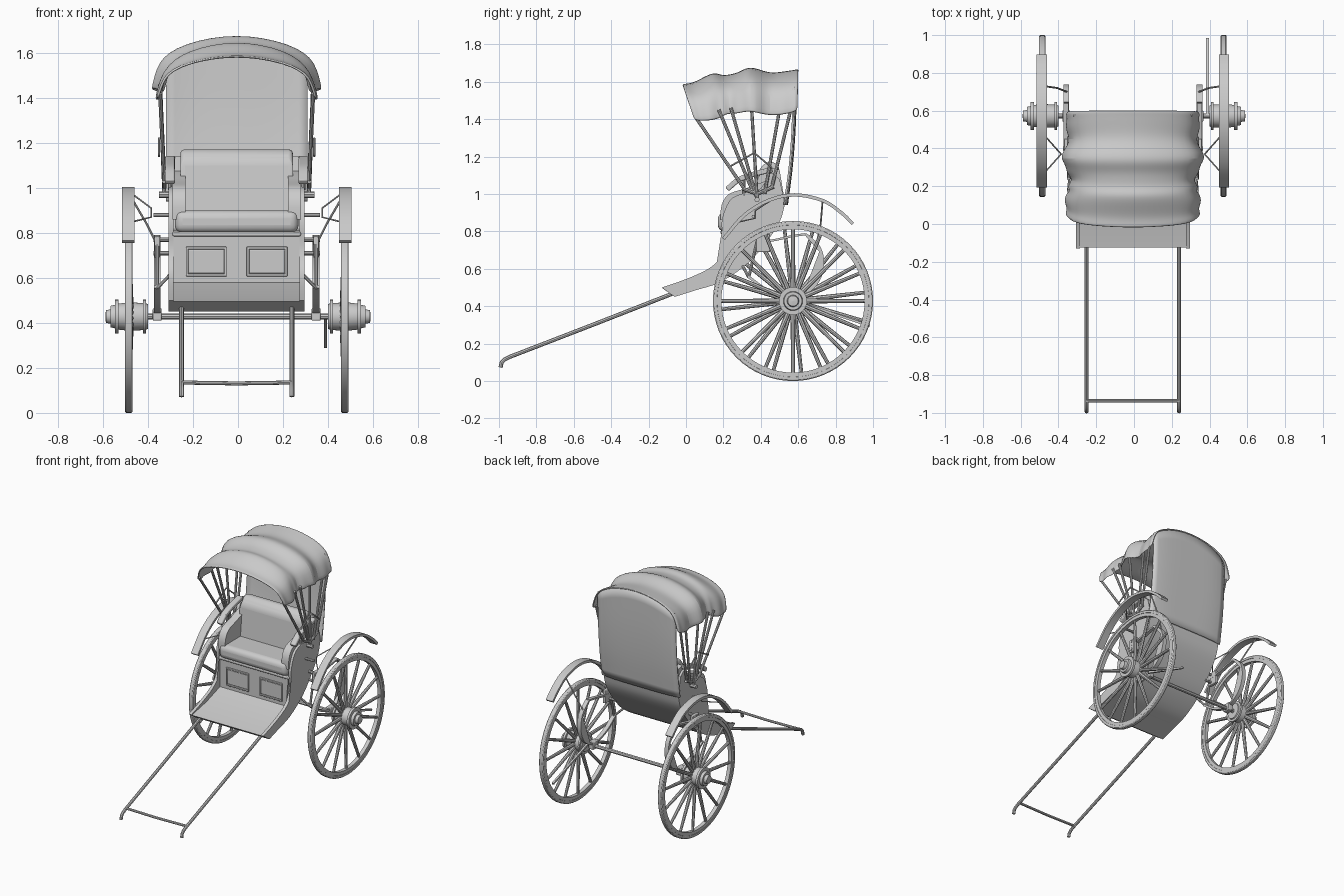
import bpy, bmesh
from math import sin, cos, pi
from mathutils import Vector, Matrix

if "Cube" in bpy.data.objects:
    bpy.data.objects.remove(bpy.data.objects["Cube"])

AX_Y, AX_Z, R = 0.572, 0.428, 0.428      # axle centre and wheel radius


def add(name, bm):
    bmesh.ops.recalc_face_normals(bm, faces=bm.faces)
    me = bpy.data.meshes.new(name)
    bm.to_mesh(me)
    bm.free()
    ob = bpy.data.objects.new(name, me)
    bpy.context.collection.objects.link(ob)
    return ob


def smooth(pts, n=5):
    """Catmull-Rom through the points."""
    p = [Vector(q) for q in pts]
    p = [2 * p[0] - p[1]] + p + [2 * p[-1] - p[-2]]
    out = []
    for i in range(1, len(p) - 2):
        a, b, c, d = p[i - 1:i + 3]
        for k in range(n):
            t = k / n
            out.append(0.5 * (2 * b + (c - a) * t + (2 * a - 5 * b + 4 * c - d) * t * t
                              + (3 * b - a - 3 * c + d) * t ** 3))
    return out + [p[-2]]


def bevel(ob, w, seg=2):
    m = ob.modifiers.new("bevel", 'BEVEL')
    m.width, m.segments, m.limit_method = w, seg, 'ANGLE'
    return ob


def prism(name, prof, x0, x1):
    """Extrude a (y, z) outline from x0 to x1."""
    bm = bmesh.new()
    a = [bm.verts.new((x0, p[0], p[1])) for p in prof]
    b = [bm.verts.new((x1, p[0], p[1])) for p in prof]
    bm.faces.new(a)
    bm.faces.new(b)
    for i in range(len(a)):
        j = (i + 1) % len(a)
        bm.faces.new((a[i], a[j], b[j], b[i]))
    bmesh.ops.triangulate(bm, faces=[f for f in bm.faces if len(f.verts) > 4])
    return add(name, bm)


def band(name, pts, thick, x0, x1):
    """Flat strip of constant thickness following a smooth (y, z) path."""
    p = smooth(pts)
    up, dn = [], []
    for i, q in enumerate(p):
        t = (p[min(i + 1, len(p) - 1)] - p[max(i - 1, 0)]).normalized()
        nrm = Vector((-t.y, t.x)) * thick / 2
        up.append(q + nrm)
        dn.append(q - nrm)
    return prism(name, up + dn[::-1], x0, x1)


def box(name, lo, hi, r=0.0, seg=2, tilt=0.0):
    lo, hi = Vector(lo), Vector(hi)
    bm = bmesh.new()
    bmesh.ops.create_cube(bm, size=1, matrix=Matrix.Rotation(tilt, 4, 'X') @ Matrix.Diagonal((*(hi - lo), 1)))
    ob = add(name, bm)
    ob.location = (lo + hi) / 2
    return bevel(ob, r, seg) if r else ob


def tube(name, pts, r, r_end=None, res=2):
    cu = bpy.data.curves.new(name, 'CURVE')
    cu.dimensions, cu.bevel_depth, cu.bevel_resolution, cu.use_fill_caps = '3D', 1.0, res, True
    s = cu.splines.new('POLY')
    s.points.add(len(pts) - 1)
    for i, (q, p) in enumerate(zip(s.points, pts)):
        q.co = (*p, 1)
        q.radius = r + ((r_end or r) - r) * i / (len(pts) - 1)
    ob = bpy.data.objects.new(name, cu)
    bpy.context.collection.objects.link(ob)
    return ob


def lathe(name, prof, side, n):
    """Revolve a closed (x, radius) loop around the axle."""
    bm = bmesh.new()
    rings = [[bm.verts.new((side * x, AX_Y + r * cos(2 * pi * k / n), AX_Z + r * sin(2 * pi * k / n)))
              for k in range(n)] for x, r in prof]
    for i in range(len(rings)):
        a, b = rings[i], rings[(i + 1) % len(rings)]
        for k in range(n):
            j = (k + 1) % n
            bm.faces.new((a[k], a[j], b[j], b[k]))
    return add(name, bm)


# body core: floor, seat box, seat back and curved underside
under = smooth([(0.53, 0.95), (0.5, 0.85), (0.42, 0.73), (0.32, 0.62), (0.18, 0.527), (0.05, 0.485), (-0.06, 0.45)], 4)
prism("body", [(-0.125, 0.495), (0.05, 0.53), (0.2, 0.58), (0.2, 0.81), (0.42, 0.82), (0.455, 1.14), (0.5, 1.13)]
      + under, -0.285, 0.285)

# upholstery
box("seat_cushion", (-0.275, 0.17, 0.80), (0.275, 0.45, 0.90), 0.035, 4)
back = prism("back_cushion", [(0.36, 0.87), (0.45, 0.87), (0.5, 1.15), (0.46, 1.175), (0.42, 1.165), (0.385, 1.12)], -0.25, 0.25)
bevel(back, 0.025, 4)

# panels on the seat front
for s in (-1, 1):
    c = s * 0.135
    box("front_panel", (c - 0.08, 0.194, 0.62), (c + 0.08, 0.202, 0.725), 0.003)
    for e in (-1, 1):
        box("panel_frame_upright", (c + e * 0.085 - 0.006, 0.19, 0.607), (c + e * 0.085 + 0.006, 0.202, 0.738), 0.003)
        box("panel_frame_rail", (c - 0.09, 0.19, 0.6725 + e * 0.06 - 0.006), (c + 0.09, 0.202, 0.6725 + e * 0.06 + 0.006), 0.003)
box("seat_ledge", (-0.285, 0.185, 0.785), (0.285, 0.21, 0.805), 0.006)

# canopy cloth stretched over the bows: (y, top z, half width, bottom z)
rows = [(-0.02, 1.59, .35, 1.40), (0.04, 1.60, .36, 1.39), (0.14, 1.648, .355, 1.40), (0.2, 1.638, .335, 1.425),
        (0.27, 1.65, .345, 1.43), (0.345, 1.68, .38, 1.44), (0.45, 1.652, .345, 1.42), (0.55, 1.662, .36, 1.43),
        (0.6, 1.67, .345, 1.45)]
half = [(0, 0), (.3, .04), (.6, .16), (.8, .32), (.91, .5), (.965, .75), (1, 1)]
sect = [(-u, f) for u, f in half[:0:-1]] + half
bm = bmesh.new()
grid = []
for i, (y, zt, w, zb) in enumerate(smooth([Vector(r) for r in rows], 3)):
    grid.append([bm.verts.new((u * w + (0.008 * sin(i * 1.7) * f * (1 if u > 0 else -1)),
                               y + 0.06 * f * max(0, 1 - (y + 0.02) / 0.3), zt + (zb - zt) * f)) for u, f in sect])
for a, b in zip(grid, grid[1:]):
    for k in range(len(a) - 1):
        bm.faces.new((a[k], a[k + 1], b[k + 1], b[k]))
canopy = add("canopy", bm)
canopy.modifiers.new("thickness", 'SOLIDIFY').thickness = 0.01
canopy.modifiers.new("soften", 'SUBSURF').levels = 1
canopy.modifiers["soften"].render_levels = 1

# back curtain hanging from the rear bow
bm = bmesh.new()
prof = smooth([(0.545, 0.0), (0.572, 0.3), (0.588, 0.62), (0.595, 1.0)], 4)
grid = []
for k in range(17):
    x = -0.315 + 0.63 * k / 16
    top = 1.66 - 0.095 * (x / 0.315) ** 2
    grid.append([bm.verts.new((x, y - 0.015 * (x / 0.315) ** 4, 0.94 + f * (top - 0.94))) for y, f in prof])
for a, b in zip(grid, grid[1:]):
    for k in range(len(a) - 1):
        bm.faces.new((a[k], a[k + 1], b[k + 1], b[k]))
add("back_curtain", bm).modifiers.new("thickness", 'SOLIDIFY').thickness = 0.01

# axle and shaft crossbar
tube("axle", [(-0.47, AX_Y, AX_Z), (0.47, AX_Y, AX_Z)], 0.013)
tube("shaft_crossbar", [(-0.245, -0.935, 0.135), (0, -0.935, 0.131), (0.245, -0.935, 0.135)], 0.009)
# rear prop beside the right wheel
prism("rear_prop", [(0.56, 0.43), (0.57, 0.44), (0.985, 0.3), (0.98, 0.288)], 0.388, 0.402)

side_top = smooth([(-0.13, 0.5), (0.0, 0.545), (0.12, 0.6), (0.18, 0.66), (0.2, 0.74), (0.19, 0.84), (0.21, 0.92),
                   (0.25, 0.98), (0.33, 1.01), (0.4, 1.03), (0.45, 1.11), (0.5, 1.08)], 3)
for s in (-1, 1):
    # side panel, arm cushion, arm rail
    prism("side_panel", side_top + under, s * 0.28, s * 0.302)
    arm = prism("arm_cushion", smooth([(0.185, 0.86), (0.19, 0.94), (0.23, 1.0), (0.32, 1.03), (0.4, 1.06), (0.46, 1.08)], 3)
                + [Vector((0.46, 0.86))], s * 0.228, s * 0.285)
    bevel(arm, 0.015, 3)
    bevel(band("arm_rail", [(0.22, 1.025), (0.28, 1.075), (0.36, 1.105), (0.46, 1.13)], 0.028, s * 0.275, s * 0.318), 0.006)
    tube("arm_rail_post", [(s * 0.297, 0.31, 0.99), (s * 0.297, 0.31, 1.085)], 0.008)

    # canopy stays and folding iron
    for (y0, z0), (y1, z1) in [((.31, 1.03), (.045, 1.42)), ((.35, 1.03), (.175, 1.45)), ((.375, .99), (.24, 1.46)),
                               ((.38, .98), (.35, 1.47)), ((.42, 1.0), (.5, 1.45)), ((.46, 1.04), (.56, 1.45))]:
        tube("canopy_stay", [(s * 0.322, y0, z0), (s * 0.34, y1, z1)], 0.009)
    tube("folding_iron", [(s * 0.345, 0.24, 1.15), (s * 0.345, 0.365, 1.22), (s * 0.345, 0.46, 1.14)], 0.005)
    tube("canopy_pivot_bar", [(s * 0.322, 0.30, 1.03), (s * 0.322, 0.38, 1.0), (s * 0.322, 0.47, 1.04)], 0.01)
    tube("canopy_pivot", [(s * 0.295, 0.38, 0.97), (s * 0.345, 0.38, 0.97)], 0.014)

    # pulling shaft with bent tip
    tube("shaft", [Vector((s * 0.245, *p)) for p in
                   [(0.2, 0.555), (-0.06, 0.472), (-0.5, 0.3), (-0.94, 0.13), (-0.97, 0.115), (-0.985, 0.1), (-0.992, 0.072)]], 0.011)

    # wheel: rim, tyre, hub, spokes
    bevel(lathe("tyre", [(0.463, R - 0.022), (0.463, R - 0.006), (0.469, R), (0.491, R), (0.497, R - 0.006), (0.497, R - 0.022)], s, 64), 0.001)
    lathe("rim", [(0.466, R - 0.045), (0.466, R - 0.02), (0.494, R - 0.02), (0.494, R - 0.045)], s, 64)
    lathe("hub", [(0.40, 0.014), (0.40, 0.055), (0.408, 0.058), (0.408, 0.075), (0.422, 0.075), (0.422, 0.06), (0.455, 0.062),
                  (0.495, 0.062), (0.53, 0.058), (0.53, 0.075), (0.547, 0.075), (0.547, 0.052), (0.566, 0.048),
                  (0.566, 0.032), (0.587, 0.028), (0.59, 0.0005), (0.41, 0.0005)], s, 32)
    for k in range(16):
        a = 2 * pi * (k + (0.0 if s > 0 else 0.3)) / 16
        tube("spoke", [(s * x, AX_Y + r * cos(a), AX_Z + r * sin(a)) for x, r in ((0.472, 0.05), (0.48, 0.39))],
             0.014, 0.0095)

    # mudguard and its brackets
    band("mudguard", [(0.2, 0.76), (0.31, 0.885), (0.44, 0.965), (0.58, 0.995), (0.73, 0.965), (0.83, 0.9), (0.892, 0.84)],
         0.018, s * 0.455, s * 0.51)
    tube("mudguard_arm", [(s * 0.29, 0.36, 0.88), (s * 0.37, 0.36, 0.88)], 0.009)
    tube("mudguard_stay", [(s * 0.46, 0.46, 0.97), (s * 0.38, 0.37, 0.91), (s * 0.38, 0.37, 0.87), (s * 0.46, 0.28, 0.85)], 0.004)
    tube("mudguard_rear_stay", [(s * 0.35, 0.7, 0.74), (s * 0.4, 0.72, 0.84), (s * 0.47, 0.73, 0.96)], 0.005)

    # springs and hangers between body and axle
    band("lower_spring", [(0.33, 0.56), (0.44, 0.485), (AX_Y, 0.45), (0.68, 0.5), (0.73, 0.6), (0.715, 0.71), (0.64, 0.785)],
         0.014, s * 0.338, s * 0.368)
    band("upper_spring", [(0.38, 0.74), (0.48, 0.755), (0.57, 0.775), (0.64, 0.785)], 0.012, s * 0.34, s * 0.366)
    tube("spring_link", [(s * 0.353, 0.335, 0.55), (s * 0.353, 0.38, 0.75)], 0.008)
    for z in (0.71, 0.77):
        tube("spring_bracket", [(s * 0.29, 0.4, z), (s * 0.37, 0.4, z)], 0.01)
    box("spring_plate", (s * 0.353 - 0.012, 0.375, 0.69), (s * 0.353 + 0.012, 0.45, 0.785), 0.004)
    box("axle_clamp", (s * 0.353 - 0.02, AX_Y - 0.03, 0.41), (s * 0.353 + 0.02, AX_Y + 0.03, 0.465), 0.005)
    tube("body_stay", [(s * 0.353, 0.335, 0.555), (s * 0.29, 0.3, 0.62)], 0.008)

# turn tubes into meshes, smooth everything and set the slight offset
bpy.ops.object.select_all(action='DESELECT')
for ob in bpy.context.scene.objects:
    if ob.type == 'CURVE':
        ob.select_set(True)
        bpy.context.view_layer.objects.active = ob
bpy.ops.object.convert(target='MESH')
bpy.ops.object.select_all(action='SELECT')
bpy.ops.object.shade_smooth_by_angle()
for ob in bpy.context.scene.objects:
    if not ob.name.startswith("hub"):
        ob.location.x -= 0.006
